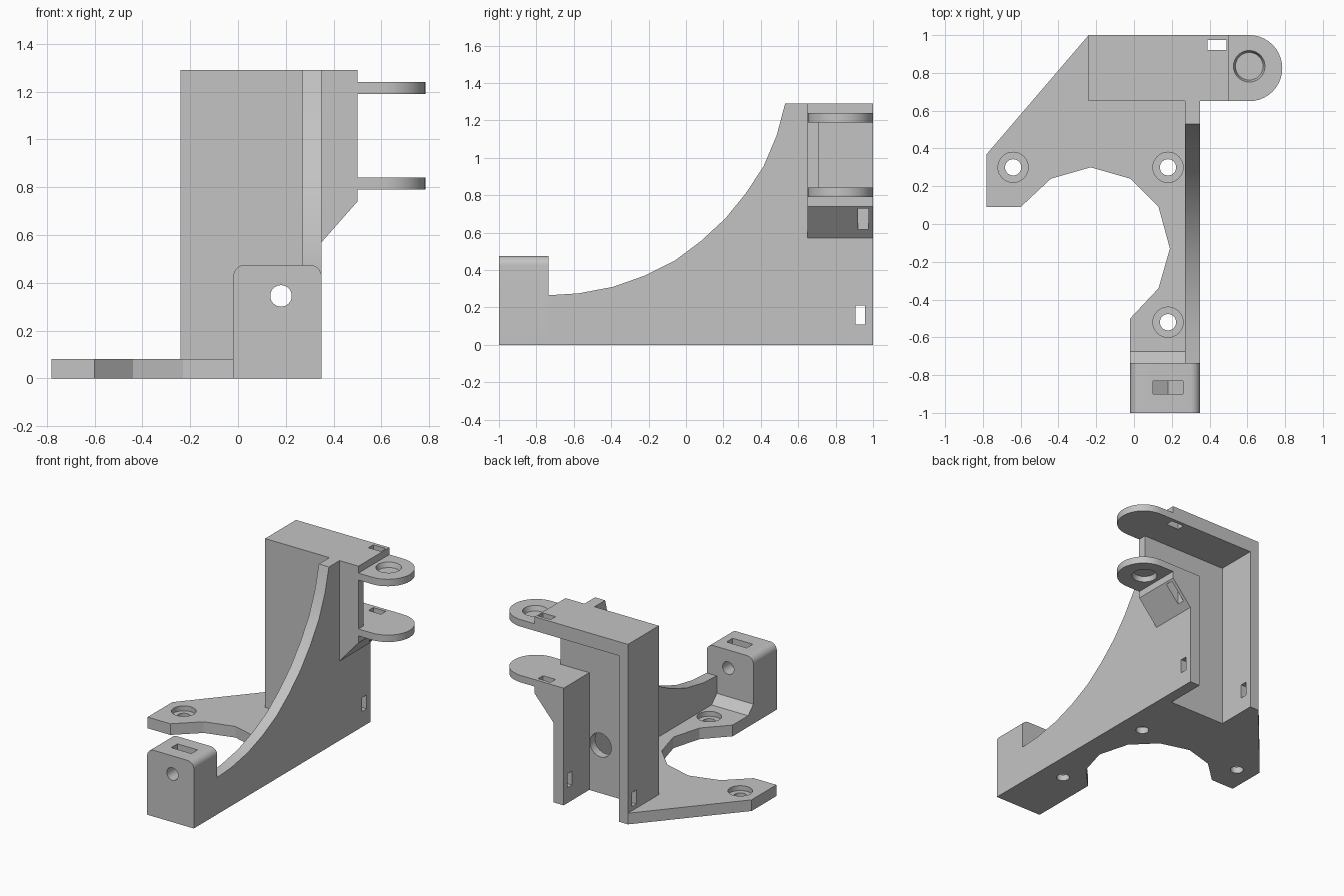
import bpy, bmesh
from math import pi, sin, cos, radians
from mathutils import Matrix, Vector

if "Cube" in bpy.data.objects:
    bpy.data.objects.remove(bpy.data.objects["Cube"], do_unlink=True)

grey = bpy.data.materials.new("plain grey")
grey.use_nodes = True
COLOUR = (0.55, 0.55, 0.55, 1)
grey.diffuse_color = COLOUR
grey.node_tree.nodes["Principled BSDF"].inputs["Base Color"].default_value = COLOUR


def make(name, bm):
    bmesh.ops.recalc_face_normals(bm, faces=bm.faces)
    mesh = bpy.data.meshes.new(name)
    bm.to_mesh(mesh)
    bm.free()
    mesh.materials.append(grey)
    ob = bpy.data.objects.new(name, mesh)
    bpy.context.scene.collection.objects.link(ob)
    return ob


def prism(name, outline, axis, lo, hi):
    """Extrude a 2D outline along an axis from lo to hi."""
    place = {"x": lambda u, v: (lo, u, v),
             "y": lambda u, v: (u, lo, v),
             "z": lambda u, v: (u, v, lo)}[axis]
    bm = bmesh.new()
    face = bm.faces.new([bm.verts.new(place(u, v)) for u, v in outline])
    out = bmesh.ops.extrude_face_region(bm, geom=[face])
    shift = Vector([hi - lo if a == axis else 0 for a in "xyz"])
    moved = [g for g in out["geom"] if isinstance(g, bmesh.types.BMVert)]
    bmesh.ops.translate(bm, verts=moved, vec=shift)
    return make(name, bm)


def box(name, x, y, z):
    return prism(name, [(x[0], y[0]), (x[1], y[0]), (x[1], y[1]), (x[0], y[1])], "z", *z)


def drill(u, v, lo, hi, r_lo, r_hi=None, axis="z"):
    """Round cutter along z at (x, y), or along y at (x, z)."""
    bm = bmesh.new()
    bmesh.ops.create_cone(bm, cap_ends=True, segments=32, radius1=r_lo,
                          radius2=r_hi or r_lo, depth=hi - lo)
    mid = (lo + hi) / 2
    if axis == "z":
        m = Matrix.Translation((u, v, mid))
    else:
        m = Matrix.Translation((u, mid, v)) @ Matrix.Rotation(-pi / 2, 4, "X")
    bm.transform(m)
    return make("drill", bm)


def cut(ob, *cutters):
    for c in cutters:
        mod = ob.modifiers.new("cut", "BOOLEAN")
        mod.operation, mod.solver, mod.object = "DIFFERENCE", "EXACT", c
        c.hide_render = True
    dg = bpy.context.evaluated_depsgraph_get()
    dg.update()
    mesh = bpy.data.meshes.new_from_object(ob.evaluated_get(dg))
    ob.modifiers.clear()
    ob.data = mesh
    for c in cutters:
        bpy.data.objects.remove(c, do_unlink=True)


def arc(cx, cy, r, start, end, steps):
    angles = [radians(start + (end - start) * i / steps) for i in range(steps + 1)]
    return [(cx + r * cos(a), cy + r * sin(a)) for a in angles]


# Base plate with a faceted opening and counterbored screw holes
base = prism("base_plate", [
    (-.78, .09), (-.6, .09), (-.44, .24), (-.23, .30), (-.02, .24), (.13, .09),
    (.19, -.13), (.13, -.34), (-.02, -.5), (-.02, -.735), (.27, -.735),
    (.27, .65), (-.24, .65), (-.24, 1), (-.78, .37)], "z", 0, .08)
holes = []
for x, y in [(-.64, .3), (.18, .3), (.18, -.52)]:
    holes += [drill(x, y, -.1, .2, .043), drill(x, y, .045, .2, .08)]
cut(base, *holes)

# Tower: solid outline hollowed from the back, with strap slots and a round hole
tower = prism("tower", [(-.24, 0), (.35, 0), (.35, .57), (.5, .74),
                        (.5, 1.29), (-.24, 1.29)], "y", .65, 1)
hollow = prism("hollow", [(-.17, -.1), (.27, -.1), (.27, .84), (.6, .84),
                          (.6, 1.19), (-.17, 1.19)], "y", .71, 1.1)
cut(tower, hollow,
    box("strap_slot", (.39, .49), (.92, .975), (.3, 1.4)),
    box("side_slot", (-.4, .45), (.905, .957), (.11, .21)),
    drill(.18, .345, .6, .8, .085, axis="y"))

# Curved brace along the side
prism("side_brace", [
    (-.735, 0), (.65, 0), (.65, 1.29), (.53, 1.29), (.485, 1.12), (.415, .955),
    (.32, .81), (.21, .675), (.08, .555), (-.06, .45), (-.22, .37), (-.39, .31),
    (-.575, .275), (-.735, .265)], "x", .27, .35)

# Front foot with rounded top, through hole and nut slot
foot = prism("front_foot", [(-.02, 0), (.35, 0)]
             + arc(.3, .425, .05, 0, 90, 8) + arc(.03, .425, .05, 90, 180, 8),
             "y", -1, -.735)
cut(foot,
    prism("nut_slot", [(.1, .6), (.1, .3), (.18, .25), (.26, .3), (.26, .6)],
          "y", -.9, -.83),
    drill(.18, .345, -1.1, -.6, .045, axis="y"))
prism("foot_fillet", [(-.735, .08), (-.675, .08), (-.735, .14)], "x", -.02, .27)

# Rounded tabs with shallow sockets facing outwards
tab_outline = [(.5, .65)] + arc(.61, .825, .175, -90, 90, 20) + [(.5, 1)]
upper = prism("upper_tab", tab_outline, "z", 1.19, 1.24)
cut(upper, drill(.61, .835, 1.205, 1.245, .073, .085))
lower = prism("lower_tab", tab_outline, "z", .79, .84)
cut(lower, drill(.61, .835, .785, .825, .085, .073))

# Smooth the round surfaces, keep the facets sharp
bpy.ops.object.select_all(action="DESELECT")
for ob in bpy.context.scene.objects:
    if ob.type == "MESH" and grey.name in ob.data.materials:
        ob.select_set(True)
        bpy.context.view_layer.objects.active = ob
bpy.ops.object.shade_smooth_by_angle(angle=radians(20))
